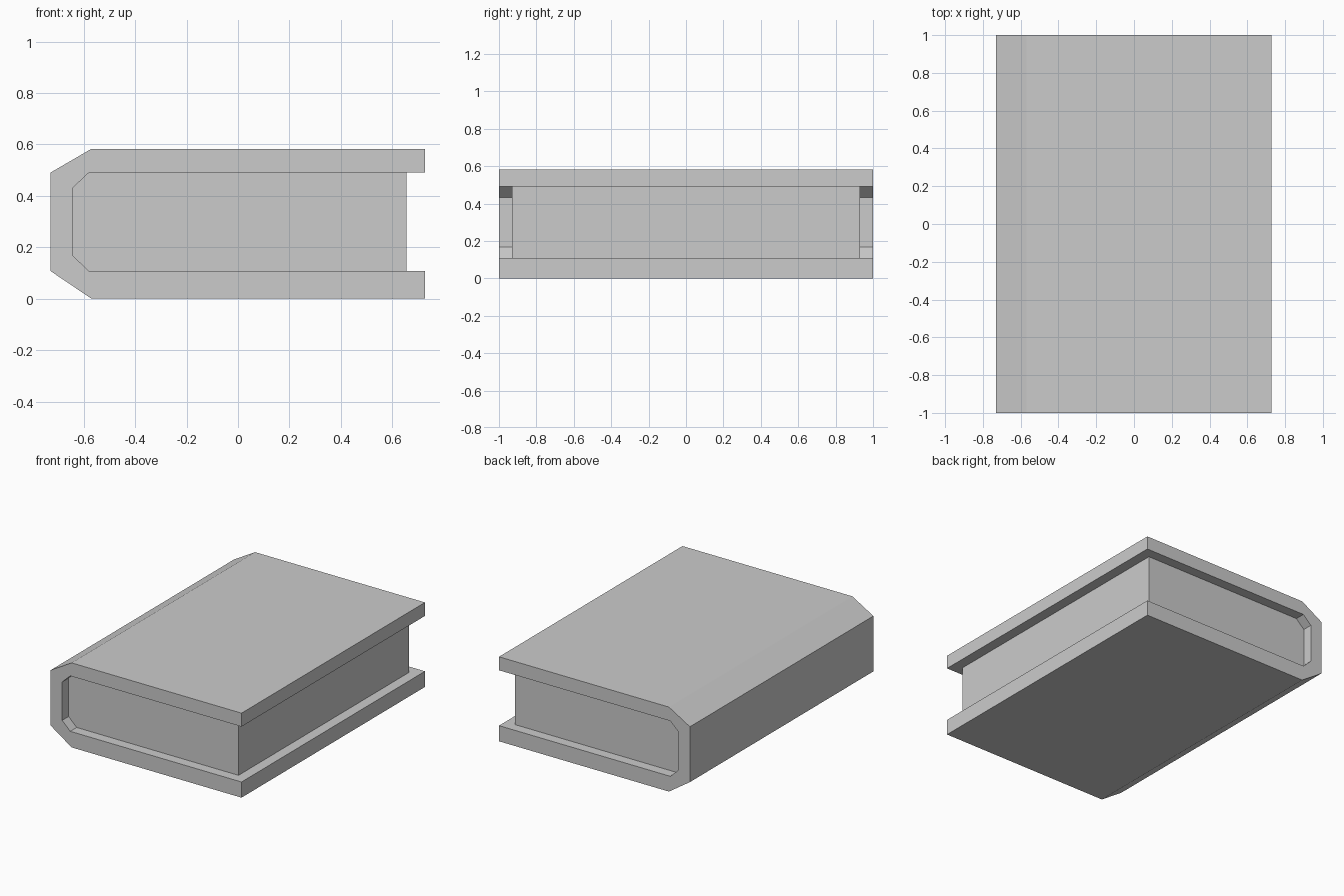
import bpy
import bmesh

if "Cube" in bpy.data.objects:
    bpy.data.objects.remove(bpy.data.objects["Cube"], do_unlink=True)

# Single plain grey for the whole book
grey = bpy.data.materials.new("plain grey")
grey.use_nodes = True
colour = (0.6, 0.6, 0.6, 1)
grey.diffuse_color = colour
bsdf = next(n for n in grey.node_tree.nodes if n.type == "BSDF_PRINCIPLED")
bsdf.inputs["Base Color"].default_value = colour


def extrude_profile(name, profile, half_depth):
    """Extrude a closed x-z profile along y, centred on y = 0."""
    bm = bmesh.new()
    face = bm.faces.new([bm.verts.new((x, -half_depth, z)) for x, z in profile])
    result = bmesh.ops.extrude_face_region(bm, geom=[face], use_keep_orig=True)
    verts = [g for g in result["geom"] if isinstance(g, bmesh.types.BMVert)]
    bmesh.ops.translate(bm, verts=verts, vec=(0, 2 * half_depth, 0))
    bmesh.ops.recalc_face_normals(bm, faces=bm.faces)
    mesh = bpy.data.meshes.new(name)
    bm.to_mesh(mesh)
    bm.free()
    mesh.materials.append(grey)
    obj = bpy.data.objects.new(name, mesh)
    bpy.context.collection.objects.link(obj)
    return obj


# Main dimensions
edge_x, page_x = 0.727, 0.655
top, inner_top, inner_bottom = 0.583, 0.49, 0.108

# Chamfered outline of the spine, outside and inside, from bottom to top
outer_spine = [(-0.57, 0), (-0.73, inner_bottom), (-0.73, inner_top), (-0.57, top)]
inner_spine = [(-0.58, inner_bottom), (-0.642, 0.167),
               (-0.642, 0.432), (-0.58, inner_top)]

# Wrap-around cover with chamfered spine
extrude_profile(
    "cover",
    [(edge_x, 0)] + outer_spine + [(edge_x, top), (edge_x, inner_top)]
    + inner_spine[::-1] + [(edge_x, inner_bottom)],
    1.0)

# Page block, set back from the cover edges
extrude_profile(
    "pages",
    [(page_x, inner_bottom)] + inner_spine + [(page_x, inner_top)],
    0.93)
